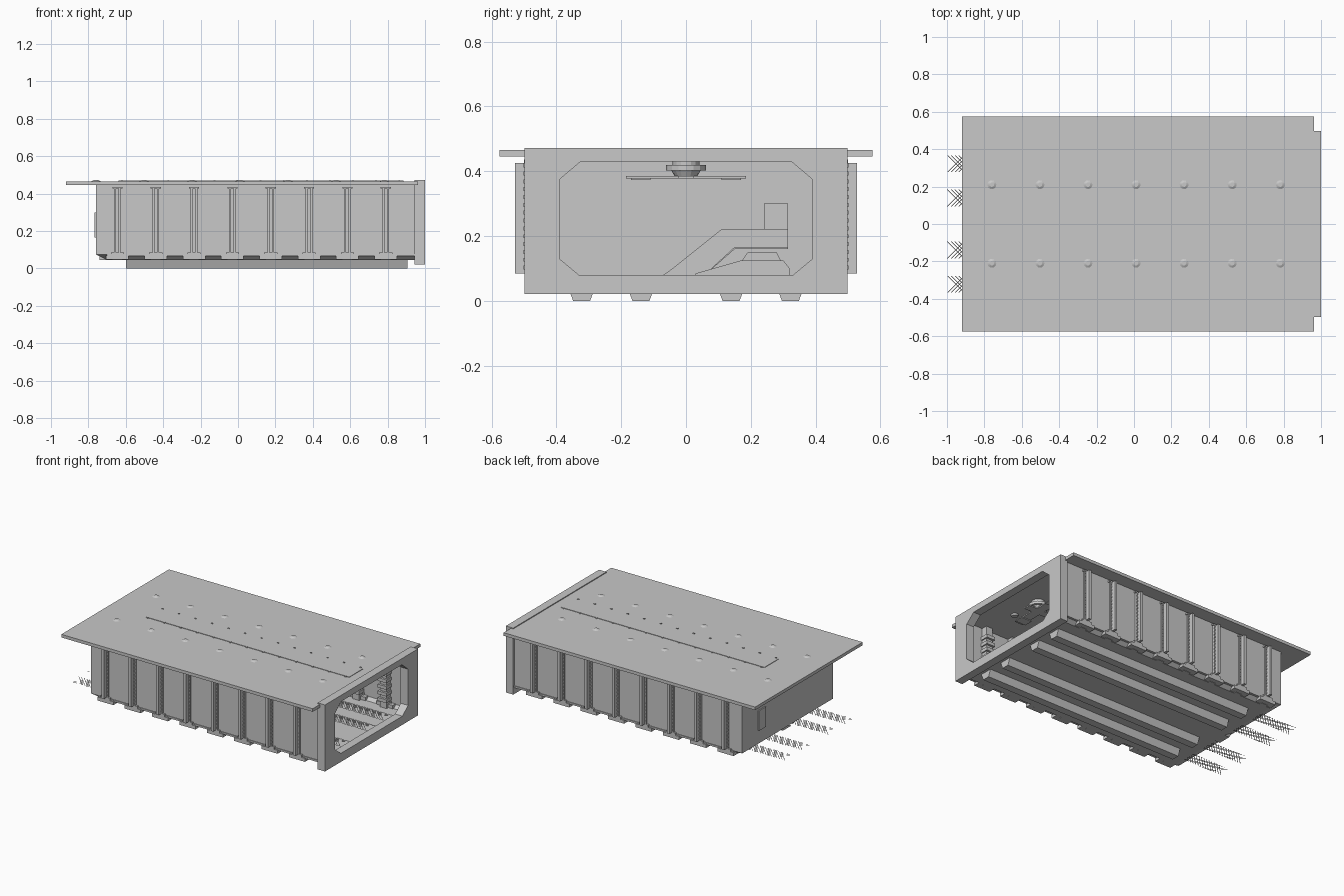
import bpy, bmesh, math
from mathutils import Matrix

if "Cube" in bpy.data.objects:
    bpy.data.objects.remove(bpy.data.objects["Cube"])

GREY = bpy.data.materials.new("concrete_grey")
GREY.diffuse_color = (0.58, 0.58, 0.58, 1)
GREY.use_nodes = True
GREY.node_tree.nodes["Principled BSDF"].inputs["Base Color"].default_value = GREY.diffuse_color


def finish(name, bm):
    bmesh.ops.remove_doubles(bm, verts=bm.verts, dist=1e-5)
    bmesh.ops.dissolve_degenerate(bm, edges=bm.edges, dist=1e-5)
    bmesh.ops.recalc_face_normals(bm, faces=bm.faces)
    me = bpy.data.meshes.new(name)
    bm.to_mesh(me)
    bm.free()
    me.materials.append(GREY)
    ob = bpy.data.objects.new(name, me)
    bpy.context.collection.objects.link(ob)
    return ob


def add_box(bm, x0, x1, y0, y1, z0, z1):
    m = Matrix.Translation(((x0 + x1) / 2, (y0 + y1) / 2, (z0 + z1) / 2))
    m = m @ Matrix.Diagonal((abs(x1 - x0), abs(y1 - y0), abs(z1 - z0), 1))
    return bmesh.ops.create_cube(bm, size=1, matrix=m)["verts"]


def add_prism(bm, profile, x0, x1):
    """Closed (y, z) outline pushed along x."""
    a = [bm.verts.new((x0, y, z)) for y, z in profile]
    b = [bm.verts.new((x1, y, z)) for y, z in profile]
    bm.faces.new(a)
    bm.faces.new(b)
    for i in range(len(a)):
        j = (i + 1) % len(a)
        bm.faces.new((a[i], a[j], b[j], b[i]))


def add_disc(bm, x, y, z0, z1, r0, r1, n=12):
    bmesh.ops.create_cone(bm, cap_ends=True, segments=n, radius1=r0, radius2=r1, depth=z1 - z0,
                          matrix=Matrix.Translation((x, y, (z0 + z1) / 2)))


def loft(bm, rings, closed_ring, closed_loft):
    vs = [[bm.verts.new(p) for p in r] for r in rings]
    n, m = len(vs), len(vs[0])
    for i in range(n if closed_loft else n - 1):
        for j in range(m if closed_ring else m - 1):
            a, b = vs[i], vs[(i + 1) % n]
            k = (j + 1) % m
            bm.faces.new((a[j], a[k], b[k], b[j]))


STATIONS = [-0.645 + 0.205 * i for i in range(8)]
TROUGHS = [-0.322, -0.139, 0.139, 0.322]

# side walls and back wall
bm = bmesh.new()
for s in (-1, 1):
    add_box(bm, -0.76, 0.95, s * 0.465, s * 0.485, 0.075, 0.447)
add_box(bm, -0.76, -0.74, -0.465, 0.465, 0.075, 0.447)
finish("walls", bm)

# floor sheet with four troughs and a sloped rim
prof = [(-0.485, 0.075), (-0.45, 0.045)]
for y in TROUGHS:
    prof += [(y - 0.043, 0.045), (y - 0.026, 0), (y + 0.026, 0), (y + 0.043, 0.045)]
prof += [(0.45, 0.045), (0.485, 0.075)]
rings = []
for x, low in [(-0.76, 0.075), (-0.70, 0.045), (-0.60, 0.045), (-0.60, 0),
               (0.905, 0), (0.905, 0.045), (0.95, 0.045)]:
    rings.append([(x, y, max(z, low)) for y, z in prof])
bm = bmesh.new()
loft(bm, rings, False, False)
finish("floor", bm)

# crosshatched grates over the troughs, running out past the back wall
bm = bmesh.new()
for yc in TROUGHS:
    for s in (-1, 1):
        for i in range(91):
            x0 = -1.0 + i * 0.02
            ys, ye = yc - s * 0.045, yc + s * 0.045
            lo = [bm.verts.new(p) for p in ((x0, ys, 0.046), (x0 + 0.005, ys, 0.046),
                                            (x0 + 0.095, ye, 0.046), (x0 + 0.09, ye, 0.046))]
            f = bm.faces.new(lo)
finish("floor_grates", bm)

# end frame with a chamfered opening
inner = [(0.39, 0.13), (0.39, 0.375), (0.325, 0.43), (-0.325, 0.43),
         (-0.39, 0.375), (-0.39, 0.13), (-0.33, 0.08), (0.33, 0.08)]
outer = [(math.copysign(0.498, y), 0.472 if z > 0.2 else 0.022) for y, z in inner]
bm = bmesh.new()
loft(bm, [[(x, y, z) for y, z in ring] for x, ring in
          ((1.0, outer), (1.0, inner), (0.945, inner), (0.945, outer))], True, True)
finish("entrance_frame", bm)

# roof slab, raised centre panel, rivets and lamp caps
bm = bmesh.new()
add_box(bm, -0.92, 0.962, -0.575, 0.575, 0.445, 0.466)
finish("roof", bm)
bm = bmesh.new()
add_box(bm, -0.64, 0.885, -0.075, 0.075, 0.466, 0.469)
for i in range(13):
    for s in (-1, 1):
        x = -0.62 + i * 0.1235
        add_box(bm, x - 0.005, x + 0.005, s * 0.075, s * 0.083, 0.466, 0.472)
finish("roof_panel", bm)
bm = bmesh.new()
for i in range(7):
    for s in (-1, 1):
        add_disc(bm, -0.76 + i * 0.257, s * 0.21, 0.466, 0.472, 0.024, 0.012)
        add_disc(bm, -0.70 + i * 0.245, s * 0.21, 0.435, 0.447, 0.02, 0.025)
finish("roof_lamps", bm)

# outer columns with bolts, caps and feet
cols, bolts, feet, inside = (bmesh.new() for _ in range(4))
for x in STATIONS:
    for s in (-1, 1):
        add_box(cols, x - 0.018, x + 0.018, s * 0.48, s * 0.497, 0.085, 0.428)
        add_box(cols, x - 0.009, x + 0.009, s * 0.48, s * 0.527, 0.085, 0.426)
        add_box(cols, x - 0.027, x + 0.027, s * 0.48, s * 0.50, 0.426, 0.436)
        for k in range(14):
            z = 0.097 + k * 0.0242
            for t in (-1, 1):
                add_box(bolts, x + t * 0.0135 - 0.003, x + t * 0.0135 + 0.003,
                        s * 0.496, s * 0.502, z, z + 0.012)
        # foot: wide plate with a narrower upper block
        add_box(feet, x - 0.06, x + 0.06, s * 0.44, s * 0.498, 0.047, 0.07)
        add_box(feet, x - 0.035, x + 0.035, s * 0.46, s * 0.498, 0.07, 0.086)
        # ribbed pillar on the inner wall
        add_box(inside, x - 0.025, x + 0.025, s * 0.425, s * 0.466, 0.045, 0.445)
        for k in range(7):
            z = 0.09 + k * 0.045
            add_box(inside, x - 0.033, x + 0.033, s * 0.41, s * 0.466, z, z + 0.022)
finish("outer_columns", cols)
finish("column_bolts", bolts)
finish("column_feet", feet)
finish("inner_pillars", inside)

# thin sill along the wall base between the feet
bm = bmesh.new()
for s in (-1, 1):
    add_box(bm, -0.70, 0.945, s * 0.47, s * 0.49, 0.066, 0.078)
finish("wall_sill", bm)

# back door with arched inner leaf, platform and ramp
bm = bmesh.new()
add_box(bm, -0.768, -0.73, 0.24, 0.315, 0.165, 0.30)
add_prism(bm, [(0.246, 0.17), (0.309, 0.17), (0.309, 0.28), (0.298, 0.292),
               (0.257, 0.292), (0.246, 0.28)], -0.731, -0.726)
finish("back_door", bm)
bm = bmesh.new()
add_prism(bm, [(-0.07, 0.046), (0.02, 0.046), (0.15, 0.165), (0.315, 0.165), (0.315, 0.222),
               (0.11, 0.222), (-0.038, 0.103), (-0.07, 0.08)], -0.62, -0.61)
add_prism(bm, [(-0.07, 0.046), (0.02, 0.046), (0.15, 0.16), (0.315, 0.16), (0.315, 0.17),
               (0.145, 0.17)], -0.74, -0.62)
finish("ramp_and_platform", bm)

# low wedge-shaped covered cargo on the floor
bm = bmesh.new()
add_prism(bm, [(0.02, 0.046), (0.32, 0.046), (0.32, 0.10), (0.30, 0.125), (0.17, 0.125),
               (0.03, 0.085)], -0.45, -0.25)
add_prism(bm, [(0.17, 0.12), (0.295, 0.12), (0.28, 0.15), (0.19, 0.15)], -0.42, -0.28)
finish("covered_cargo", bm)

# ceiling hoist: mount, hub and arms
bm = bmesh.new()
X = 0.76
add_disc(bm, X, 0, 0.42, 0.446, 0.042, 0.042, 16)
add_disc(bm, X, 0, 0.402, 0.42, 0.062, 0.062, 16)
add_disc(bm, X, 0, 0.385, 0.402, 0.035, 0.045, 16)
add_box(bm, X - 0.03, X + 0.03, -0.185, 0.185, 0.378, 0.386)
add_box(bm, X - 0.09, X + 0.09, -0.025, 0.025, 0.378, 0.386)
for s in (-1, 1):
    add_box(bm, X - 0.04, X + 0.04, s * 0.11, s * 0.17, 0.373, 0.379)
finish("ceiling_hoist", bm)
